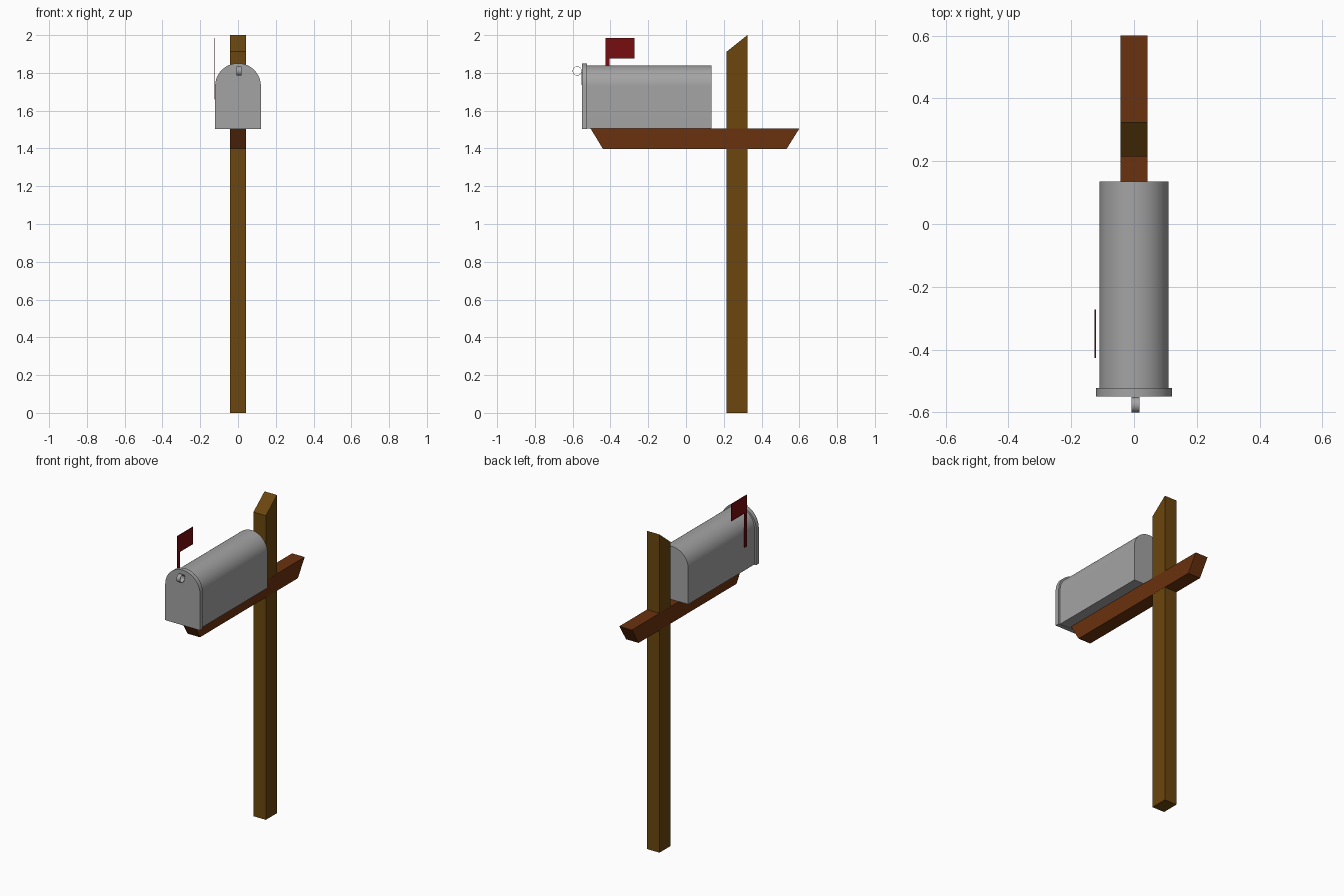
import bpy, bmesh, math

if "Cube" in bpy.data.objects:
    bpy.data.objects.remove(bpy.data.objects["Cube"])


def material(name, rgb):
    m = bpy.data.materials.new(name)
    m.use_nodes = True
    m.diffuse_color = (*rgb, 1)
    m.node_tree.nodes["Principled BSDF"].inputs["Base Color"].default_value = (*rgb, 1)
    return m


post_wood = material("post wood", (0.147, 0.061, 0.0044))
arm_wood = material("arm wood", (0.147, 0.032, 0.0044))
metal = material("grey metal", (0.37, 0.37, 0.37))
red = material("flag red", (0.19, 0.004, 0.005))


def prism(name, profile, axis, low, high, mat, smooth=False):
    """Extrude a profile: (y, z) points along x, or (x, z) points along y."""
    def place(p, t):
        return (t, p[0], p[1]) if axis == "x" else (p[0], t, p[1])
    bm = bmesh.new()
    a = [bm.verts.new(place(p, low)) for p in profile]
    b = [bm.verts.new(place(p, high)) for p in profile]
    n = len(profile)
    bm.faces.new(a)
    bm.faces.new(b[::-1])
    for i in range(n):
        j = (i + 1) % n
        bm.faces.new((a[i], b[i], b[j], a[j]))
    bmesh.ops.recalc_face_normals(bm, faces=bm.faces)
    mesh = bpy.data.meshes.new(name)
    bm.to_mesh(mesh)
    bm.free()
    mesh.materials.append(mat)
    ob = bpy.data.objects.new(name, mesh)
    bpy.context.collection.objects.link(ob)
    if smooth:
        bpy.ops.object.select_all(action="DESELECT")
        ob.select_set(True)
        bpy.context.view_layer.objects.active = ob
        bpy.ops.object.shade_smooth_by_angle(angle=math.radians(30))
    return ob


def arch(radius, base, centre, steps=32):
    """Flat-bottomed outline with a half-round top."""
    top = [(radius * math.cos(math.pi * i / steps),
            centre + radius * math.sin(math.pi * i / steps)) for i in range(steps + 1)]
    return [(-radius, base), (radius, base)] + top


# Wooden post with a slanted top, and the bevel-ended arm through it
prism("post", [(0.215, 0), (0.325, 0), (0.325, 2), (0.215, 1.912)],
      "x", -0.043, 0.043, post_wood)
prism("support_arm", [(-0.44, 1.398), (0.533, 1.398), (0.6, 1.505), (-0.505, 1.505)],
      "x", -0.0435, 0.0435, arm_wood)

# Metal box and its wider door
prism("box_body", arch(0.11, 1.506, 1.73), "y", -0.53, 0.135, metal, True)
prism("box_door", arch(0.121, 1.504, 1.73), "y", -0.55, -0.523, metal, True)

# Handle: a thin strip up the door that curls into a ring
def curl(r):
    return [(-0.576 + r * math.cos(a), 1.81 + r * math.sin(a))
            for a in (math.tau * 0.99 * i / 32 for i in range(33))]

outer, inner = curl(0.0245), curl(0.0225)
prism("door_handle", [(-0.5505, 1.735)] + outer + inner[::-1] + [(-0.5535, 1.735)],
      "x", -0.008, 0.0175, metal, True)

# Raised signal flag on the right side
prism("signal_flag", [(-0.426, 1.66), (-0.405, 1.66), (-0.405, 1.876), (-0.272, 1.876),
                      (-0.272, 1.984), (-0.426, 1.984)], "x", -0.125, -0.121, red)
